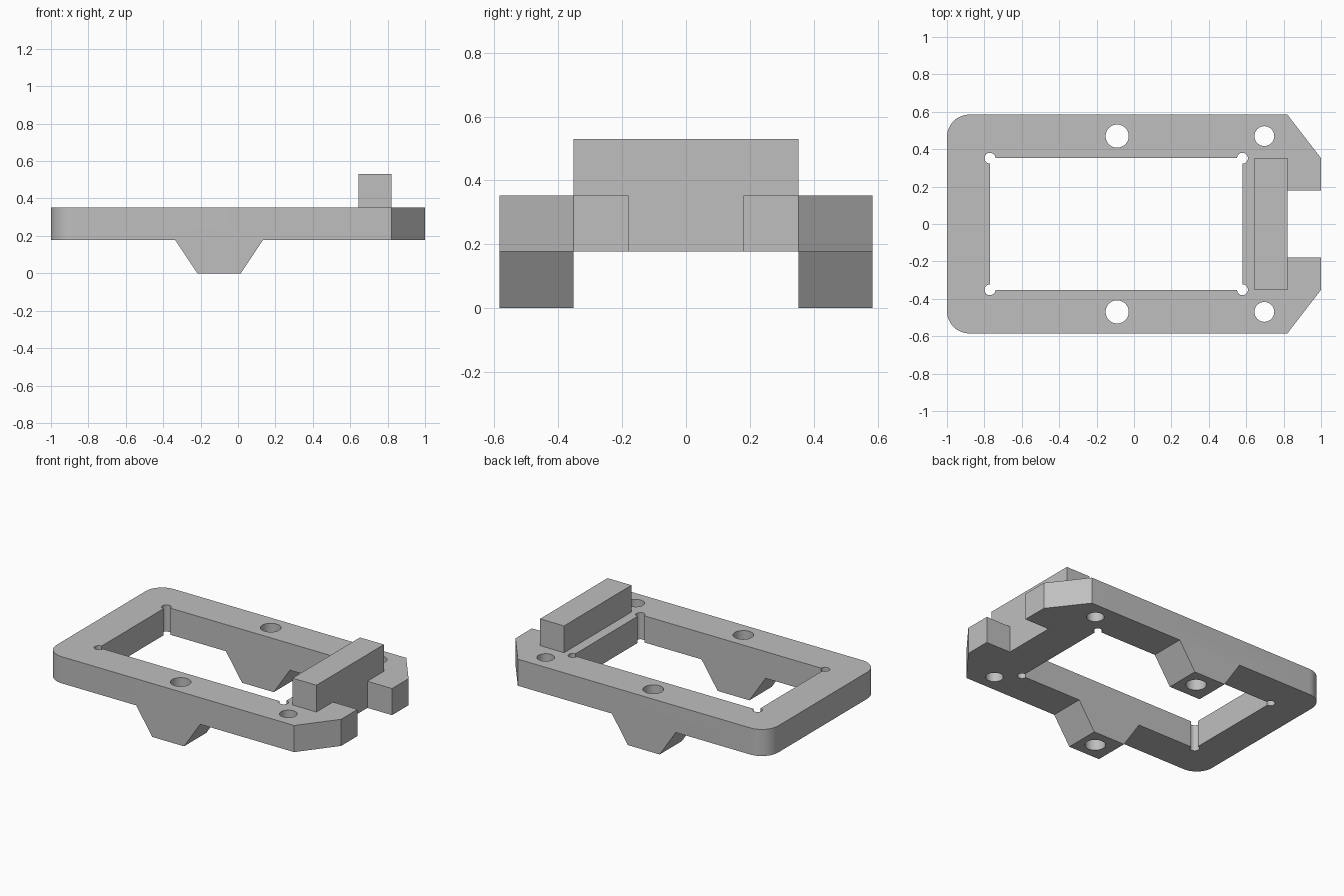
import bpy, bmesh, math
from mathutils import Vector

cube = bpy.data.objects.get("Cube")
if cube:
    bpy.data.objects.remove(cube, do_unlink=True)

grey = bpy.data.materials.new("plain grey")
grey.use_nodes = True
colour = (0.52, 0.52, 0.52, 1)
grey.diffuse_color = colour
grey.node_tree.nodes["Principled BSDF"].inputs["Base Color"].default_value = colour

BOTTOM, TOP = 0.177, 0.353      # plate faces
HALF_WIDTH, INNER = 0.585, 0.352


def prism(name, profile, start, depth):
    """Extrude a closed 3D profile along a vector."""
    bm = bmesh.new()
    face = bm.faces.new([bm.verts.new(Vector(p) + Vector(start)) for p in profile])
    out = bmesh.ops.extrude_face_region(bm, geom=[face])
    moved = [v for v in out["geom"] if isinstance(v, bmesh.types.BMVert)]
    bmesh.ops.translate(bm, verts=moved, vec=depth)
    bmesh.ops.recalc_face_normals(bm, faces=bm.faces)
    mesh = bpy.data.meshes.new(name)
    bm.to_mesh(mesh)
    bm.free()
    mesh.materials.append(grey)
    obj = bpy.data.objects.new(name, mesh)
    bpy.context.collection.objects.link(obj)
    return obj


def box(name, x0, x1, y, z0, z1):
    return prism(name, [(x0, -y, 0), (x1, -y, 0), (x1, y, 0), (x0, y, 0)],
                 (0, 0, z0), (0, 0, z1 - z0))


def arc(cx, cy, r, a0, a1, steps):
    angles = [math.radians(a0 + (a1 - a0) * i / steps) for i in range(steps + 1)]
    return [(cx + r * math.cos(a), cy + r * math.sin(a), 0) for a in angles]


def combine(target, part, operation):
    """Apply a boolean, then discard the spent part."""
    mod = target.modifiers.new("combine", "BOOLEAN")
    mod.operation, mod.solver, mod.object = operation, "EXACT", part
    bpy.context.view_layer.objects.active = target
    bpy.ops.object.modifier_apply(modifier=mod.name)
    bpy.data.objects.remove(part, do_unlink=True)


# Plate outline: rounded at one end, chamfered and notched at the other
R = 0.12
half = [(1, 0.18, 0), (1, INNER, 0), (0.82, HALF_WIDTH, 0)]
half += arc(-1 + R, HALF_WIDTH - R, R, 90, 180, 12)
half.insert(0, (0.82, 0.18, 0))
outline = half + [(x, -y, z) for x, y, z in reversed(half)]
frame = prism("mounting_frame", outline, (0, 0, BOTTOM), (0, 0, TOP - BOTTOM))

# Raised cross bar
combine(frame, box("cross_bar", 0.645, 0.82, INNER, TOP - 0.1, 0.53), "UNION")

# Tapered feet, one under each long rail
foot = [(-0.335, 0, BOTTOM), (-0.217, 0, 0), (0.015, 0, 0), (0.133, 0, BOTTOM)]
for side in (-1, 1):
    part = prism("foot", foot, (0, side * INNER, 0),
                 (0, side * (HALF_WIDTH - INNER), 0))
    combine(frame, part, "UNION")

# Window, corner relief holes and screw holes
combine(frame, box("window", -0.77, 0.58, INNER, -0.1, 0.6), "DIFFERENCE")
holes = [(-0.77, INNER, 0.029), (0.58, INNER, 0.029),
         (-0.09, 0.47, 0.062), (0.697, 0.47, 0.053)]
for x, y, r in holes:
    for side in (-1, 1):
        circle = arc(x, side * y, r, 0, 360, 32)[:-1]
        drill = prism("drill", circle, (0, 0, -0.1), (0, 0, 0.8))
        combine(frame, drill, "DIFFERENCE")

# Smooth the curved walls, keep the machined edges sharp
bpy.ops.object.select_all(action="DESELECT")
frame.select_set(True)
bpy.context.view_layer.objects.active = frame
bpy.ops.object.shade_smooth_by_angle(angle=math.radians(30))
